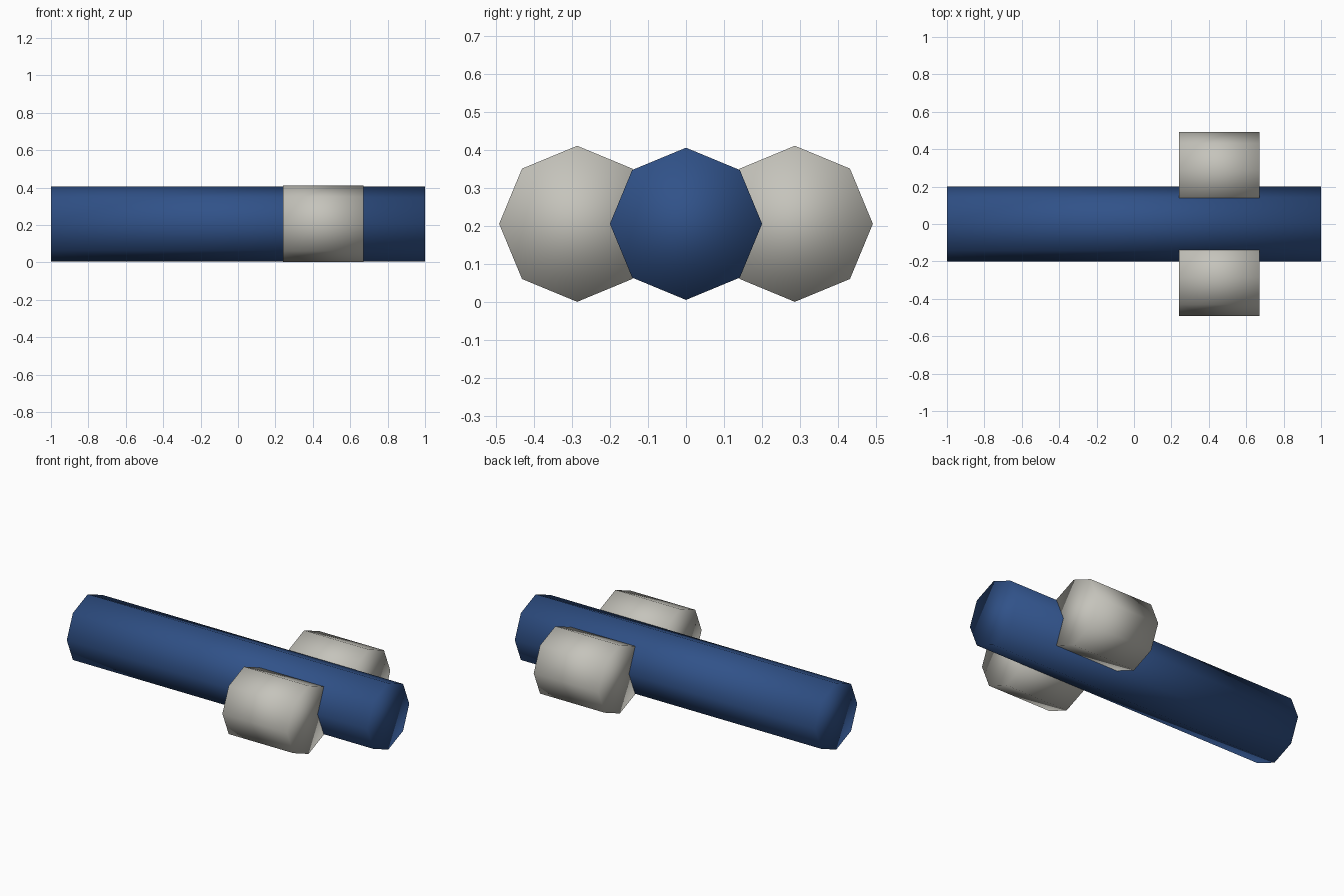
import bpy
import math

cube = bpy.data.objects.get("Cube")
if cube:
    bpy.data.objects.remove(cube, do_unlink=True)


def make_material(name, color):
    mat = bpy.data.materials.new(name)
    mat.use_nodes = True
    mat.diffuse_color = color
    mat.node_tree.nodes["Principled BSDF"].inputs["Base Color"].default_value = color
    return mat


def octagon_tube(name, radius, x_start, x_end, y, mat):
    """Closed eight-sided cylinder along x, corners pointing up and sideways."""
    bpy.ops.mesh.primitive_cylinder_add(
        vertices=8, radius=radius, depth=x_end - x_start,
        location=((x_start + x_end) / 2, y, AXIS_HEIGHT),
        rotation=(0, math.pi / 2, 0))
    obj = bpy.context.object
    obj.name = name
    obj.data.materials.append(mat)
    # Soft shading runs over the rims, so the caps blend into the sides
    bpy.ops.object.shade_smooth()
    return obj


AXIS_HEIGHT = 0.206
blue = make_material("deep_blue", (0.03, 0.084, 0.25, 1))
grey = make_material("warm_light_grey", (0.56, 0.55, 0.5, 1))

# Long central body
octagon_tube("main_body", 0.2, -1, 1, 0, blue)

# Pair of side pods sunk into the body
for side, sign in (("front", -1), ("back", 1)):
    octagon_tube(side + "_pod", 0.205, 0.24, 0.67, sign * 0.286, grey)
